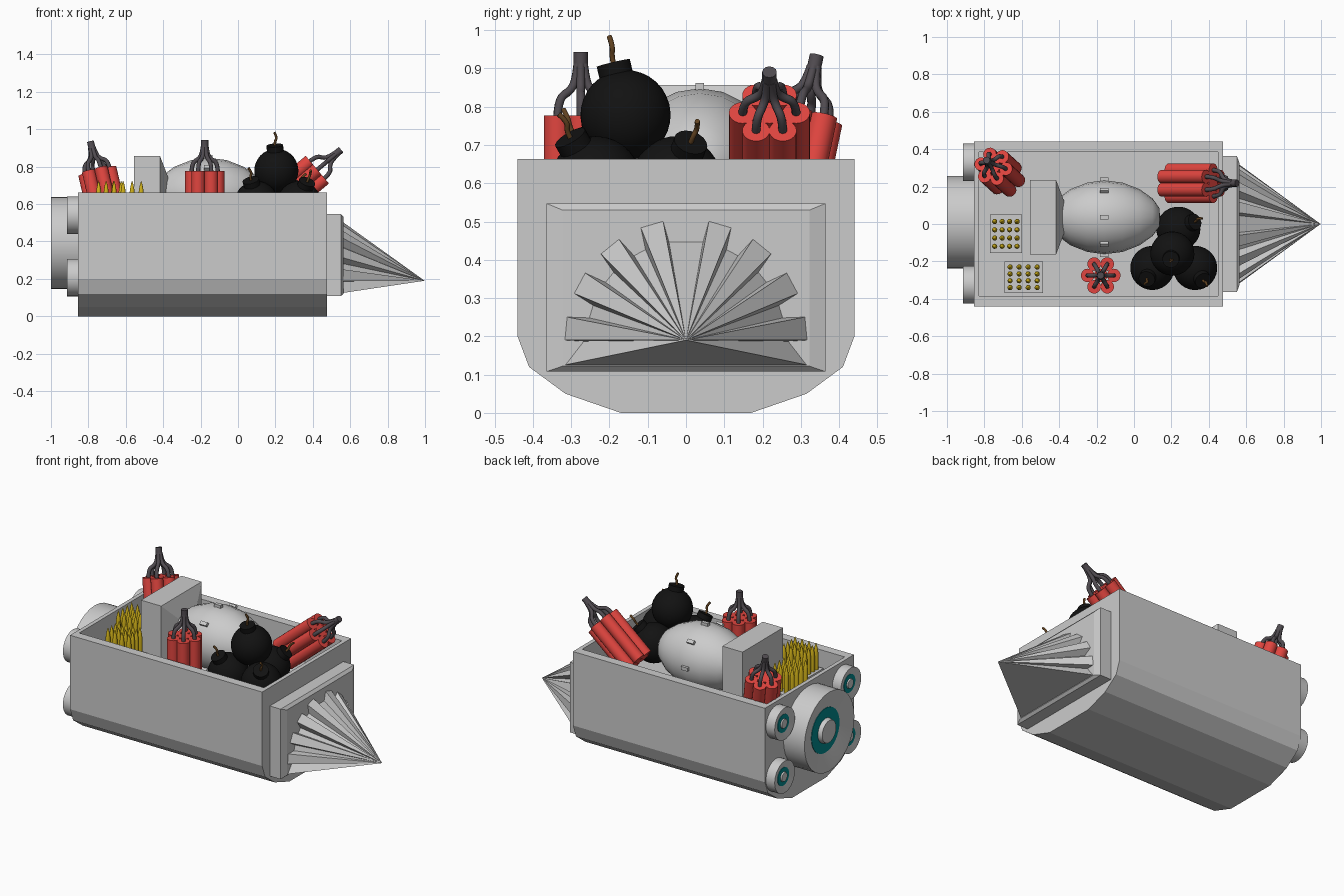
import bpy, bmesh
from math import sin, cos, pi, radians
from mathutils import Vector, Matrix

if "Cube" in bpy.data.objects:
    bpy.data.objects.remove(bpy.data.objects["Cube"])

def mat(name, rgb):
    m = bpy.data.materials.new(name)
    m.diffuse_color = (*rgb, 1)
    m.use_nodes = True
    m.node_tree.nodes["Principled BSDF"].inputs["Base Color"].default_value = m.diffuse_color
    return m

RED, BLACK = mat("red", (0.75, 0.06, 0.05)), mat("black", (0.006, 0.006, 0.006))
CORD, ROPE = mat("cord_grey", (0.08, 0.07, 0.08)), mat("rope", (0.12, 0.055, 0.015))
GOLD, TEAL = mat("gold", (0.65, 0.45, 0.01)), mat("teal", (0.0, 0.25, 0.27))

def place(loc, axis=(0, 0, 1)):
    """Matrix that moves to loc and turns +z onto axis."""
    rot = Matrix() if tuple(axis) == (0, 0, 1) else Vector(axis).to_track_quat('Z', 'Y').to_matrix().to_4x4()
    return Matrix.Translation(loc) @ rot

def finish(name, bm, material=None, smooth=None):
    bmesh.ops.remove_doubles(bm, verts=bm.verts, dist=1e-5)
    bmesh.ops.recalc_face_normals(bm, faces=bm.faces)
    me = bpy.data.meshes.new(name)
    bm.to_mesh(me)
    bm.free()
    if smooth:
        me.shade_smooth()
        me.set_sharp_from_angle(angle=radians(smooth))
    if material:
        me.materials.append(material)
    ob = bpy.data.objects.new(name, me)
    bpy.context.collection.objects.link(ob)
    return ob

def loft(bm, rings):
    """Skin a list of point rings and cap both ends."""
    loops = [[bm.verts.new(p) for p in r] for r in rings]
    n = len(loops[0])
    for a, b in zip(loops, loops[1:]):
        for i in range(n):
            bm.faces.new((a[i], a[(i + 1) % n], b[(i + 1) % n], b[i]))
    return [bm.faces.new(loops[0]), bm.faces.new(loops[-1])]

def lathe(name, profile, mats, material=None, segs=24, smooth=35):
    """Revolve (radius, height) points, once per placement matrix."""
    bm = bmesh.new()
    for m in mats:
        loft(bm, [[m @ Vector((max(r, 1e-6) * cos(2 * pi * i / segs), max(r, 1e-6) * sin(2 * pi * i / segs), h))
                   for i in range(segs)] for r, h in profile])
    bmesh.ops.dissolve_degenerate(bm, dist=1e-5, edges=bm.edges)
    return finish(name, bm, material, smooth)

def boxes(name, items, material=None):
    """items: (matrix, size)"""
    bm = bmesh.new()
    for m, s in items:
        bmesh.ops.create_cube(bm, size=1, matrix=m @ Matrix.Diagonal((*s, 1)))
    return finish(name, bm, material)

def tubes(name, paths, radius, m, material):
    cu = bpy.data.curves.new(name, 'CURVE')
    cu.dimensions = '3D'
    cu.bevel_depth, cu.bevel_resolution, cu.use_fill_caps = radius, 2, True
    for path in paths:
        s = cu.splines.new('NURBS')
        s.points.add(len(path) - 1)
        for p, co in zip(s.points, path):
            p.co = (*(m @ Vector(co)), 1)
        s.use_endpoint_u, s.order_u, s.resolution_u = True, 3, 4
    tmp = bpy.data.objects.new(name + "_curve", cu)
    bpy.context.collection.objects.link(tmp)
    bpy.context.view_layer.update()
    me = bpy.data.meshes.new_from_object(tmp.evaluated_get(bpy.context.evaluated_depsgraph_get()))
    bpy.data.objects.remove(tmp)
    me.materials.clear()
    me.materials.append(material)
    me.shade_smooth()
    ob = bpy.data.objects.new(name, me)
    bpy.context.collection.objects.link(ob)

FLOOR = 0.46

# Hull: extruded tub profile with a sunk cargo bay
half = [(0.17, 0), (0.315, 0.05), (0.41, 0.12), (0.44, 0.2), (0.44, 0.663)]
prof = half + [(-y, z) for y, z in reversed(half)]
bm = bmesh.new()
loft(bm, [[(x, y, z) for y, z in prof] for x in (-0.855, 0.475)])
top = max(bm.faces, key=lambda f: f.calc_center_median().z)
bmesh.ops.inset_region(bm, faces=[top], thickness=0.02)
for v in top.verts:
    v.co.x = -0.83 if v.co.x < -0.2 else 0.45
    v.co.y = 0.385 if v.co.y > 0 else -0.385
new = bmesh.ops.extrude_face_region(bm, geom=[top])['geom']
for v in (g for g in new if isinstance(g, bmesh.types.BMVert)):
    v.co.z = FLOOR
if top.is_valid:
    bmesh.ops.delete(bm, geom=[top], context='FACES_ONLY')
finish("hull", bm)

# Nose plate with chamfered front edge
def rect(x, y, z0, z1):
    return [(x, -y, z0), (x, y, z0), (x, y, z1), (x, -y, z1)]
bm = bmesh.new()
loft(bm, [rect(0.47, 0.364, 0.108, 0.547), rect(0.55, 0.364, 0.108, 0.547), rect(0.565, 0.323, 0.122, 0.53)])
finish("nose_plate", bm)

# Fluted half-cone drill
right = [(0.318, 0.125), (0.27, 0.187)]
for k in range(4):
    for r, a in ((0.32, 0), (0.32, 11), (0.262, 13), (0.262, 20.5)):
        t = radians(22.7 * k + a)
        if k < 3 or r > 0.3:
            right.append((r * cos(t), 0.19 + r * sin(t)))
right.append((0.045, 0.45))
outline = right + [(-y, z) for y, z in reversed(right)]
bm = bmesh.new()
base = [bm.verts.new((0.56, y, z)) for y, z in outline]
tip = bm.verts.new((0.998, 0, 0.19))
bm.faces.new(base)
for i, v in enumerate(base):
    bm.faces.new((v, base[(i + 1) % len(base)], tip))
finish("drill", bm)

# Thrusters: funnel ring, glowing disc and hub
def thruster(name, y, z, r, length):
    m = [place((-0.85, y, z), (-1, 0, 0))]
    d = length - 0.12 * r
    lathe(name + "_shell", [(r, 0), (r, length), (r * 0.93, length), (r * 0.56, d), (0, d)], m, segs=32)
    lathe(name + "_glow", [(r * 0.56, d), (r * 0.56, d + 0.003), (0, d + 0.003)], m, TEAL, 32)
    lathe(name + "_hub", [(r * 0.31, d), (r * 0.28, length - 0.001), (0, length - 0.001)], m)

thruster("main_thruster", 0.01, 0.392, 0.247, 0.15)
for y in (-0.325, 0.33):
    for z in (0.207, 0.54):
        thruster("small_thruster", y, z, 0.1, 0.065)

# Air bomb lying along x, with lugs and a box tail
BY, BZ = 0.036, 0.65
body = [(0.09, -0.42), (0.15, -0.34), (0.185, -0.25), (0.198, -0.16), (0.185, -0.06),
        (0.15, 0.03), (0.1, 0.1), (0.05, 0.135), (0, 0.14)]
lathe("air_bomb_body", body, [place((0, BY, BZ), (1, 0, 0))], segs=20)
boxes("air_bomb_lugs", [(Matrix.Translation((-0.16, BY, BZ)) @ Matrix.Rotation(k * pi / 4, 4, 'X')
                         @ Matrix.Translation((0, 0, 0.2)), (0.045, 0.022, 0.024)) for k in range(8)])
bm = bmesh.new()
loft(bm, [[(x, BY + sy * h, BZ + 0.007 + sz * h) for sy, sz in ((-1, -1), (1, -1), (1, 1), (-1, 1))]
          for x, h in ((-0.557, 0.2), (-0.417, 0.2), (-0.375, 0.09))])
finish("air_bomb_tail", bm)

# Dynamite bundles: seven sticks with cords meeting in a cap
def dynamite(top, axis):
    m = place(top, axis)
    ring = [(cos(k * pi / 3), sin(k * pi / 3)) for k in range(6)]
    spots = [(0, 0)] + [(0.07 * c, 0.07 * s) for c, s in ring]
    lathe("dynamite_sticks", [(0.036, -0.31), (0.036, 0)],
          [m @ Matrix.Translation((x, y, 0)) for x, y in spots], RED, 20)
    path = [(0.07, -0.005), (0.068, 0.045), (0.03, 0.065), (0.014, 0.095), (0.009, 0.135)]
    tubes("dynamite_cords", [[(r * c, r * s, h) for r, h in path] for c, s in ring], 0.0115, m, CORD)
    lathe("dynamite_cap", [(0.019, 0.128), (0.019, 0.166)], [m], CORD, 12)

dynamite((-0.178, -0.275, 0.777), (0, 0, 1))
dynamite((-0.752, 0.308, 0.775), (-0.22, 0.2, 0.95))
dynamite((0.424, 0.218, 0.784), (cos(radians(40)), 0, sin(radians(40))))

# Round bombs, each with a neck and a rope fuse
R = 0.118
ball = [(R * sin(pi * i / 16), -R * cos(pi * i / 16)) for i in range(17)]
for loc, axis in (((0.098, -0.235, 0.605), (-0.04, -0.08, 0.165)),
                  ((0.327, -0.235, 0.605), (0.06, -0.095, 0.16)),
                  ((0.237, -0.025, 0.605), (0.13, 0.055, 0.15)),
                  ((0.205, -0.158, 0.778), (-0.01, -0.04, 0.17))):
    m = place(loc, axis)
    lathe("round_bomb", ball, [m], BLACK, 32)
    lathe("round_bomb_neck", [(0.045, 0.095), (0.045, 0.14)], [m], BLACK, 16)
    tubes("round_bomb_fuse", [[(0, 0, 0.135), (0, 0, 0.16), (0.012, 0.012, 0.18), (0, 0.006, 0.21)]], 0.007, m, ROPE)

# Ammunition trays, each with 4 x 4 shells
shell = [(0.014, 0), (0.014, 0.1), (0.011, 0.125), (0.006, 0.15), (0, 0.168)]
for cx, cy, sx, sy in ((-0.685, -0.053, 0.17, 0.205), (-0.59, -0.285, 0.205, 0.17)):
    boxes("ammo_tray", [(Matrix.Translation((cx, cy, FLOOR + 0.05)), (sx, sy, 0.1))])
    lathe("ammo_shells", shell, [place((cx + (i - 1.5) * sx * 0.235, cy + (j - 1.5) * sy * 0.215, 0.558))
                                 for i in range(4) for j in range(4)], GOLD, 12)
